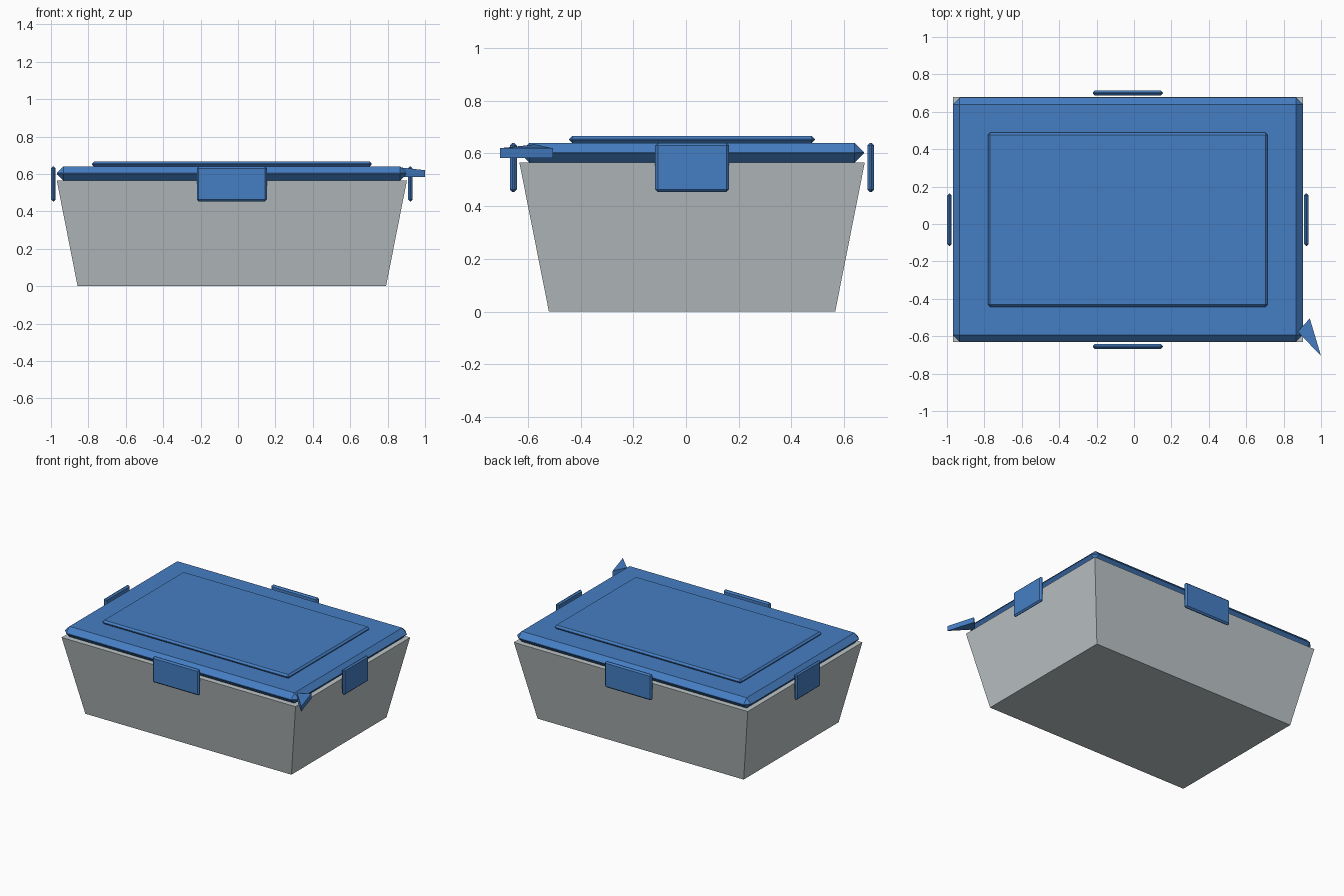
import bpy, bmesh
from mathutils import Vector

cube = bpy.data.objects.get("Cube")
if cube:
    bpy.data.objects.remove(cube, do_unlink=True)

CX, CY = -0.033, 0.023   # centre of the container


def material(name, rgb):
    mat = bpy.data.materials.new(name)
    mat.use_nodes = True
    mat.diffuse_color = (*rgb, 1)
    mat.node_tree.nodes["Principled BSDF"].inputs["Base Color"].default_value = (*rgb, 1)
    return mat


blue = material("lid blue", (0.06, 0.21, 0.55))
grey = material("pale grey plastic", (0.51, 0.56, 0.57))


def finish(name, bm, mat):
    bmesh.ops.recalc_face_normals(bm, faces=bm.faces)
    mesh = bpy.data.meshes.new(name)
    bm.to_mesh(mesh)
    bm.free()
    mesh.materials.append(mat)
    obj = bpy.data.objects.new(name, mesh)
    bpy.context.collection.objects.link(obj)
    return obj


def box(name, mat, center, size, bevel=0, base_scale=(1, 1)):
    """Box with chamfered edges and an optionally narrower base."""
    bm = bmesh.new()
    bmesh.ops.create_cube(bm, size=1)
    for v in bm.verts:
        sx, sy = base_scale if v.co.z < 0 else (1, 1)
        v.co = Vector((v.co.x * size[0] * sx, v.co.y * size[1] * sy,
                       v.co.z * size[2])) + Vector(center)
    if bevel:
        bmesh.ops.bevel(bm, geom=bm.edges[:], offset=bevel, segments=1,
                        affect='EDGES', profile=0.5)
    return finish(name, bm, mat)


# Tapered container
box("container", grey, (CX, CY, 0.2825), (1.872, 1.31, 0.565),
    base_scale=(0.881, 0.829))

# Chamfered lid with its raised panel
box("lid", blue, (CX, CY, 0.6025), (1.872, 1.305, 0.075), 0.036)
box("lid_panel", blue, (CX, CY, 0.653), (1.496, 0.932, 0.028), 0.012)

# Clasps on all four sides
for side, word in ((-1, "front"), (1, "back")):
    box(word + "_clasp", blue, (CX, CY + side * 0.678, 0.547),
        (0.374, 0.026, 0.187), 0.01)
for side, word in ((-1, "right"), (1, "left")):
    box(word + "_clasp", blue, (CX + side * 0.954, CY, 0.547),
        (0.024, 0.28, 0.187), 0.01)

# Triangular pull tab at the front corner
bm = bmesh.new()
corners = [(0.94, -0.505, 0.62), (0.875, -0.575, 0.634), (1.0, -0.706, 0.62)]
top = [bm.verts.new(c) for c in corners]
low = [bm.verts.new((x, y, 0.583)) for x, y, z in corners]
bm.faces.new(top)
bm.faces.new(low[::-1])
for i in range(3):
    j = (i + 1) % 3
    bm.faces.new((top[i], low[i], low[j], top[j]))
finish("pull_tab", bm, blue)
